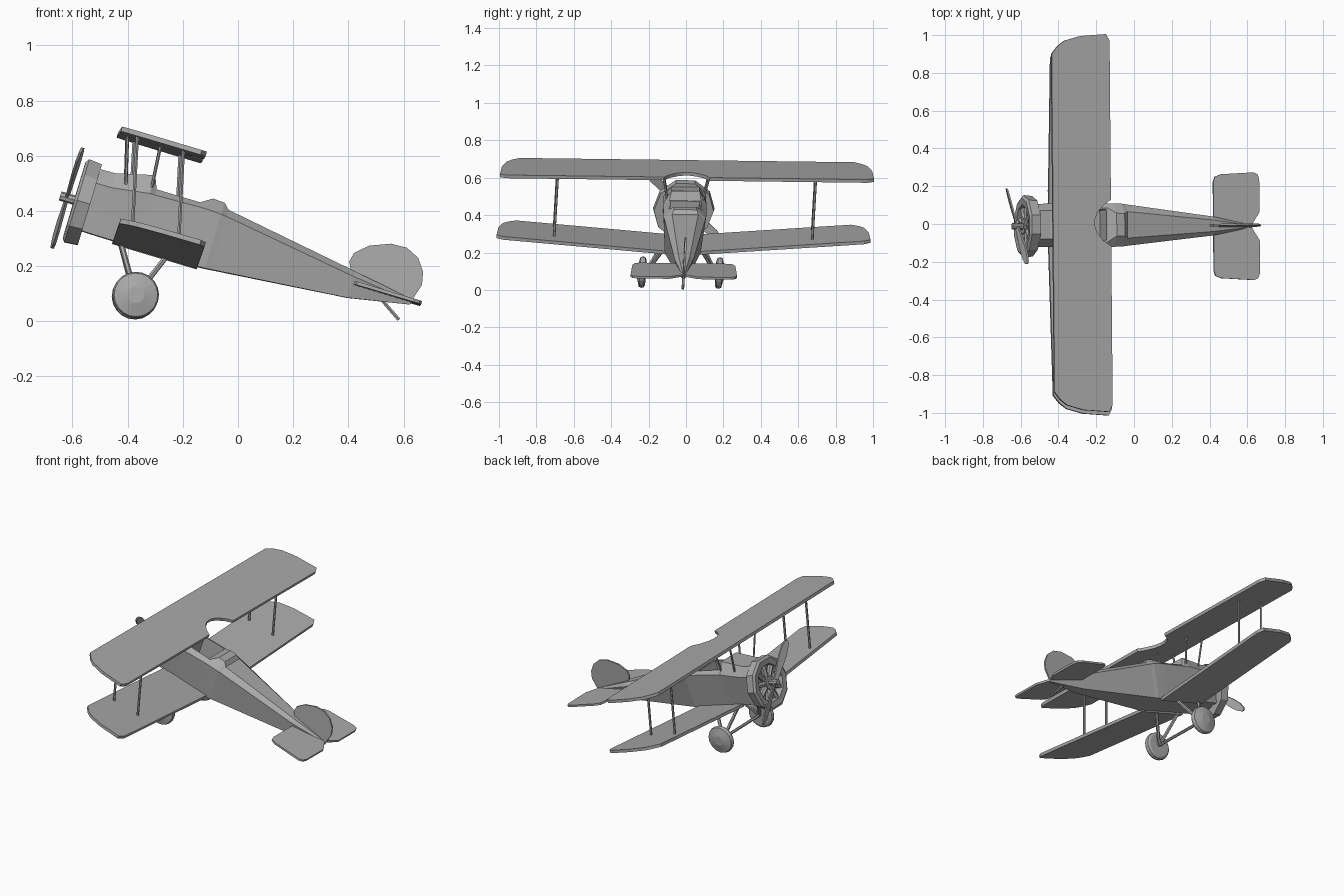
import bpy, bmesh, math
from mathutils import Matrix, Vector

if "Cube" in bpy.data.objects:
    bpy.data.objects.remove(bpy.data.objects["Cube"])

# Body frame: u = backwards, v = sideways, w = up; then pitched nose-up with a slight lean
TH = math.radians(16.7)
POSE = Matrix.Rotation(TH, 4, 'Y') @ Matrix(((1, -.0045, 0, 0),
                                             (0, 1, .06, -.027),
                                             (0, -.0147, 1, 0),
                                             (0, 0, 0, 1)))
grey = bpy.data.materials.new("plain grey")
grey.diffuse_color = (.4, .4, .4, 1)
grey.use_nodes = True
grey.node_tree.nodes["Principled BSDF"].inputs["Base Color"].default_value = grey.diffuse_color


def finish(name, bm):
    bmesh.ops.recalc_face_normals(bm, faces=bm.faces[:])
    me = bpy.data.meshes.new(name)
    bm.to_mesh(me)
    bm.free()
    me.transform(POSE)
    me.materials.append(grey)
    ob = bpy.data.objects.new(name, me)
    bpy.context.collection.objects.link(ob)
    return ob


def loft(rings, closed=False, bm=None):
    """Skin a row of rings; returns the bmesh and faces per span."""
    bm = bm or bmesh.new()
    vs = [[bm.verts.new(p) for p in r] for r in rings]
    n, spans = len(vs[0]), []
    pairs = list(zip(vs, vs[1:] + vs[:1])) if closed else list(zip(vs, vs[1:]))
    for a, b in pairs:
        spans.append([bm.faces.new((a[i], a[(i + 1) % n], b[(i + 1) % n], b[i])) for i in range(n)])
    if not closed:
        bm.faces.new(vs[0][::-1])
        bm.faces.new(vs[-1])
    return bm, spans


def rod(name, a, b, r, n=6, r2=None):
    a, b = Vector(a), Vector(b)
    q = (b - a).to_track_quat('Z', 'Y')
    rings = []
    for c, rad in ((a, r), (b, r2 or r)):
        rings.append([c + q @ Vector((rad * math.cos(t), rad * math.sin(t), 0))
                      for t in (2 * math.pi * i / n for i in range(n))])
    return finish(name, loft(rings)[0])


def plate(name, points, thick):
    """Flat outline given thickness along the direction vector."""
    h = Vector(thick) / 2
    pts = [Vector(p) for p in points]
    return finish(name, loft([[p - h for p in pts], [p + h for p in pts]])[0])


# Fuselage: station, floor w, floor half, side half, side w, deck half, deck w
stations = [(-.650, .150, .085, .113, .33, .075, .383),
            (-.580, .149, .090, .115, .33, .075, .385),
            (-.440, .148, .090, .115, .35, .075, .420),
            (-.420, .148, .090, .115, .35, .085, .372),
            (-.256, .147, .095, .115, .355, .09, .372),
            (-.215, .146, .095, .115, .355, .06, .399),
            (-.170, .148, .095, .113, .352, .06, .397),
            (-.149, .150, .090, .110, .350, .07, .376),
            (.355, .195, .035, .050, .275, .03, .295),
            (.580, .237, .004, .005, .250, .003, .257)]
bm, spans = loft([[(u, -b, f), (u, b, f), (u, s, sw), (u, d, dw), (u, -d, dw), (u, -s, sw)]
                  for u, f, b, s, sw, d, dw in stations])
bmesh.ops.recalc_face_normals(bm, faces=bm.faces[:])
# Open cockpit between the hump and the headrest
pit = spans[3][3]
bmesh.ops.inset_region(bm, faces=[pit], thickness=.012)
hole = bmesh.ops.extrude_discrete_faces(bm, faces=[pit])['faces'][0]
bmesh.ops.translate(bm, verts=hole.verts[:], vec=(0, 0, -.12))
finish("fuselage", bm)

# Engine cowl ring
cowl = [(-.636, .113), (-.636, .160), (-.685, .165), (-.695, .150), (-.692, .115), (-.646, .108)]
rings = [[(u, r * math.cos(t), .25 + r * math.sin(t)) for u, r in cowl]
         for t in (2 * math.pi * i / 10 for i in range(10))]
finish("engine_cowl", loft(rings, closed=True)[0])

# Radial engine
rod("engine_crankcase", (-.645, 0, .25), (-.690, 0, .25), .042, 10)
for i in range(9):
    t = 2 * math.pi * i / 9 + math.pi / 2
    c, s = math.cos(t), math.sin(t)
    rod("engine_cylinder", (-.668, .03 * c, .25 + .03 * s), (-.668, .112 * c, .25 + .112 * s), .017, 6)

# Propeller
rod("propeller_hub", (-.748, 0, .25), (-.680, 0, .25), .017, 8)
along = Vector((0, -.21, .186)).normalized()
across = Vector((0, along.z, -along.y))
half = [(.0, .011), (.07, .016), (.16, .024), (.23, .022), (.27, .012), (.28, .003)]
for s in (1, -1):
    outline = [(r, w) for r, w in half] + [(r, -w) for r, w in half[::-1]]
    plate("propeller_blade",
          [Vector((-.722, 0, .25)) + along * s * r + across * w + Vector((s * w * .25, 0, 0))
           for r, w in outline], (.009, 0, 0))

# Wings share one rounded tip; fractions of chord against span
CH = .32
tip = [(0, .895), (.10, .935), (.22, .965), (.5, .99), (.94, 1.0), (1, .965)]
notch = [(1, .122), (.87, .095), (.765, .055), (.72, .018)]
u0 = -.609
right = [(u0 + f * CH, v) for f, v in tip + notch]
plate("upper_wing", [(u, v, .533) for u, v in right] + [(u, -v, .533) for u, v in right[::-1]],
      (0, 0, .018))
for s in (1, -1):
    plan = [(0, .085)] + tip + [(1, .085)]
    plate("lower_wing", [(-.518 + f * CH, s * v, .148 + .08 * (v - .1)) for f, v in plan], (0, 0, .018))
    # Interplane struts between the wings
    for top, bot in ((-.546, -.465), (-.372, -.290)):
        rod("wing_strut", (top, s * .69, .53), (bot, s * .69, .196), .007)
    # Struts holding the upper wing over the body
    rod("front_centre_strut", (-.578, s * .13, .53), (-.532, s * .095, .355), .006)
    rod("rear_centre_strut", (-.452, s * .13, .53), (-.438, s * .095, .365), .006)
    # Landing legs
    rod("front_landing_leg", (-.490, s * .088, .152), (-.385, s * .185, -.018), .010)
    rod("rear_landing_leg", (-.315, s * .088, .152), (-.381, s * .185, -.018), .010)
    # Wheel with a bulging cover
    prof = [(.187, .045), (.187, .068), (.194, .081), (.207, .084), (.220, .079), (.225, .060), (.233, .030)]
    finish("wheel", loft([[(-.383 + r * math.cos(t), s * v, -.018 + r * math.sin(t))
                           for t in (2 * math.pi * i / 20 for i in range(20))] for v, r in prof])[0])
    # Tailplane
    tail = [(.363, .0), (.363, .235), (.372, .262), (.405, .275), (.585, .285), (.608, .275),
            (.617, .250), (.617, .075), (.575, .008), (.5, 0)]
    plate("tailplane", [(u, s * v, .252) for u, v in tail], (0, 0, .012))
rod("axle", (-.383, -.2, -.018), (-.383, .2, -.018), .009)

# Rudder, outlined in the level side view and turned into the body frame
rudder = [(.41, .180), (.403, .216), (.421, .248), (.476, .274), (.555, .281), (.613, .266),
          (.653, .230), (.671, .179), (.667, .132), (.628, .072), (.58, .08)]
c, s = math.cos(TH), math.sin(TH)
plate("rudder", [(c * x - s * z, 0, s * x + c * z) for x, z in rudder], (0, .010, 0))

# Tail skid
rod("tail_skid", (.480, 0, .222), (.557, 0, .173), .007)
